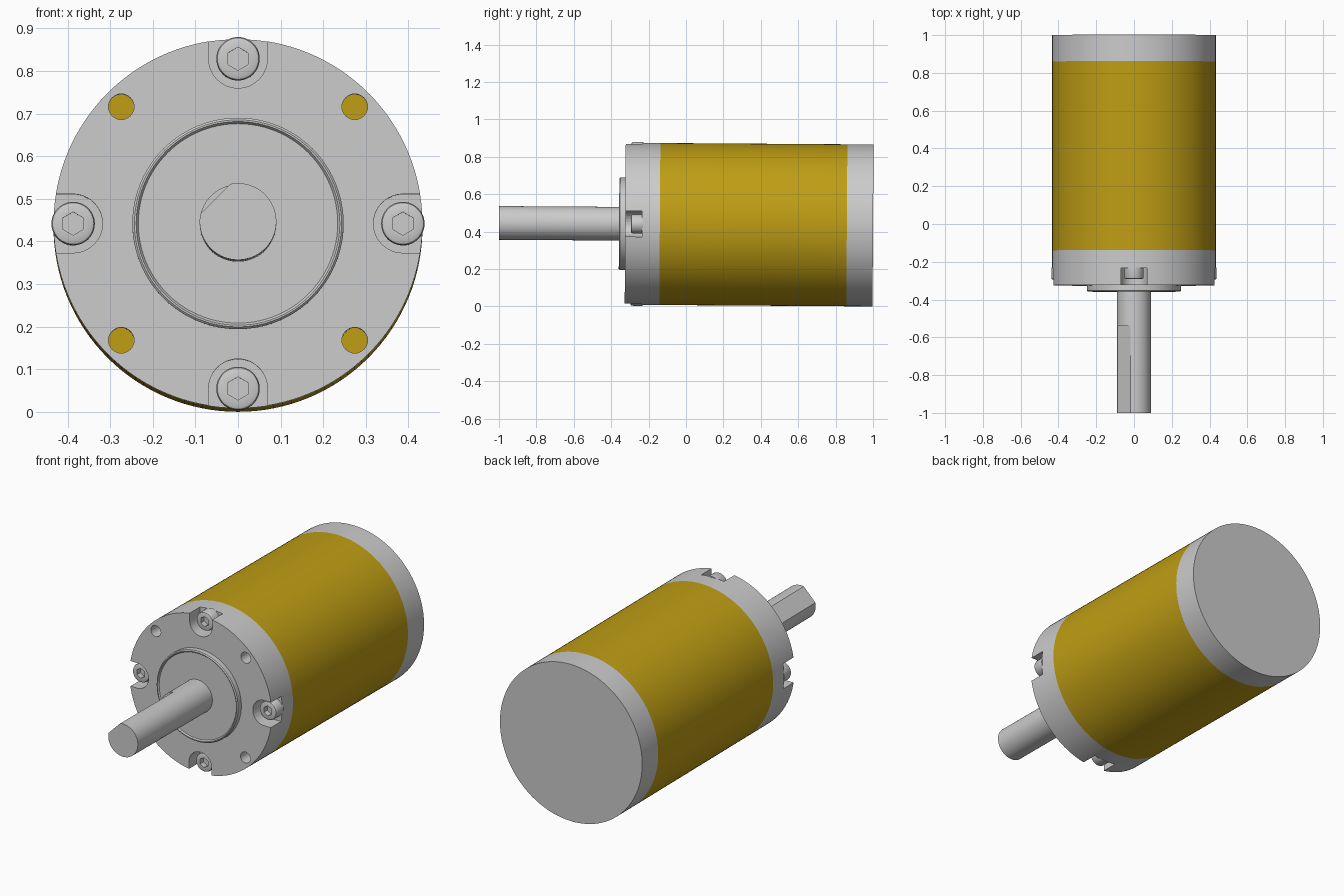
import bpy, bmesh
from math import sin, cos, pi, radians
from mathutils import Matrix

if "Cube" in bpy.data.objects:
    bpy.data.objects.remove(bpy.data.objects["Cube"])

# Motor axis runs along y and sags very slightly toward the back
PLACE = Matrix.Translation((0, 0, 0.44)) @ Matrix.Rotation(-0.0068, 4, 'X')
R = 0.433


def finish(bm, name, smooth=True):
    bmesh.ops.remove_doubles(bm, verts=bm.verts, dist=1e-5)
    bmesh.ops.recalc_face_normals(bm, faces=bm.faces)
    me = bpy.data.meshes.new(name)
    bm.to_mesh(me)
    bm.free()
    ob = bpy.data.objects.new(name, me)
    bpy.context.collection.objects.link(ob)
    ob.matrix_world = PLACE
    if smooth:
        smooth_sharp(ob)
    return ob


def smooth_sharp(ob):
    bpy.ops.object.select_all(action='DESELECT')
    ob.select_set(True)
    bpy.context.view_layer.objects.active = ob
    bpy.ops.object.shade_smooth_by_angle(angle=radians(30))


def bridge(bm, rings):
    """Skin a list of equal-length point loops and cap both ends."""
    rings = [[bm.verts.new(p) for p in ring] for ring in rings]
    for a, b in zip(rings, rings[1:]):
        for i in range(len(a)):
            j = (i + 1) % len(a)
            bm.faces.new((a[i], a[j], b[j], b[i]))
    bm.faces.new(rings[0])
    bm.faces.new(rings[-1])


def lathe(bm, profile, segs=96, cx=0, cz=0):
    """Sections along y; radius is a number or a function of angle."""
    rings = []
    for r, y in profile:
        ring = []
        for i in range(segs):
            a = 2 * pi * i / segs
            q = r(a) if callable(r) else r
            ring.append((cx + q * cos(a), y, cz + q * sin(a)))
        rings.append(ring)
    bridge(bm, rings)


def turned(name, profile, **kw):
    bm = bmesh.new()
    lathe(bm, profile, **kw)
    return finish(bm, name)


# Yellow motor body and rear cap
body = turned("motor_body", [(R, -0.14), (R, 0.86)], segs=128)
yellow = bpy.data.materials.new("yellow_paint")
yellow.diffuse_color = (0.52, 0.34, 0.007, 1)
yellow.use_nodes = True
yellow.node_tree.nodes["Principled BSDF"].inputs["Base Color"].default_value = yellow.diffuse_color
body.data.materials.append(yellow)
turned("rear_cap", [(R, 0.86), (R, 1.0)], segs=128)

# Front flange with four open screw pockets and four mounting holes
flange = turned("front_flange", [(R, -0.325), (R, -0.14)], segs=128)
bm = bmesh.new()
for k in range(4):
    turn = Matrix.Rotation(k * pi / 2, 4, 'Y')
    u = [(0.069 * cos(a), 0.387 + 0.069 * sin(a))
         for a in (pi + pi * i / 24 for i in range(25))]
    u += [(0.069, 0.55), (-0.069, 0.55)]
    part = bmesh.new()
    bridge(part, [[turn @ Matrix.Translation((x, y, z)).translation for x, z in u]
                  for y in (-0.4, -0.235)])
    tmp = bpy.data.meshes.new("pocket")
    part.to_mesh(tmp)
    part.free()
    bm.from_mesh(tmp)
    bpy.data.meshes.remove(tmp)
for sx in (-1, 1):
    for sz in (-1, 1):
        lathe(bm, [(0.03, -0.4), (0.03, -0.1)], 32, sx * 0.274, sz * 0.274)
cutter = finish(bm, "flange_cutter", smooth=False)
cutter.hide_render = True
mod = flange.modifiers.new("cut", 'BOOLEAN')
mod.operation = 'DIFFERENCE'
mod.solver = 'EXACT'
mod.object = cutter
bpy.context.view_layer.objects.active = flange
bpy.ops.object.modifier_apply(modifier="cut")
bpy.data.objects.remove(cutter)
smooth_sharp(flange)

# Raised pilot boss with a thin rim
turned("pilot_boss", [(0.248, -0.315), (0.248, -0.353), (0.243, -0.358),
                      (0.239, -0.358), (0.234, -0.351)])

# Output shaft with a flat on its upper left
half = radians(33.75)


def d_section(a):
    off = abs(a - radians(135))
    return 0.09 * cos(half) / cos(off) if off < half else 0.09


turned("output_shaft", [(d_section, -1.0), (d_section, -0.54), (0.09, -0.54), (0.09, -0.33)])


# Socket head screws in the pockets
def hexagon(a):
    return 0.0235 / cos((a - pi / 2) % (pi / 3) - pi / 6)


for k, side in enumerate(("right", "top", "left", "bottom")):
    a = k * pi / 2
    turned("screw_" + side,
           [(0.051, -0.23), (0.051, -0.285), (0.0485, -0.291), (0.045, -0.293),
            (hexagon, -0.293), (hexagon, -0.263)],
           segs=48, cx=0.387 * cos(a), cz=0.387 * sin(a))
